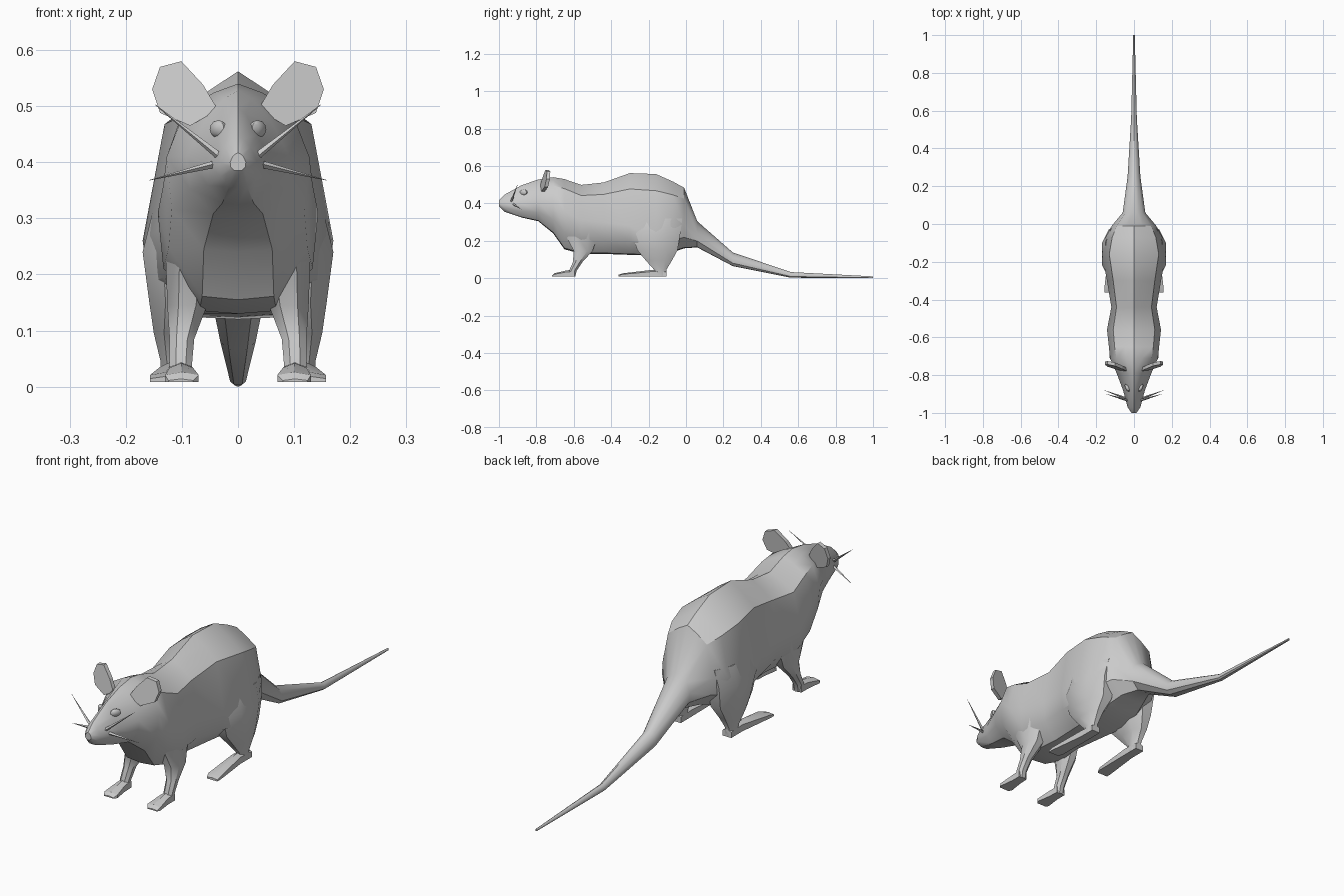
import bpy, bmesh, math
from mathutils import Vector

if "Cube" in bpy.data.objects:
    bpy.data.objects.remove(bpy.data.objects["Cube"])

fur = bpy.data.materials.new("light grey")
fur.diffuse_color = (0.6, 0.6, 0.6, 1)
fur.use_nodes = True
fur.node_tree.nodes["Principled BSDF"].inputs["Base Color"].default_value = fur.diffuse_color


def finish(name, bm, smooth=35):
    bmesh.ops.recalc_face_normals(bm, faces=bm.faces)
    mesh = bpy.data.meshes.new(name)
    bm.to_mesh(mesh)
    bm.free()
    mesh.materials.append(fur)
    ob = bpy.data.objects.new(name, mesh)
    bpy.context.collection.objects.link(ob)
    if smooth:
        bpy.ops.object.select_all(action='DESELECT')
        bpy.context.view_layer.objects.active = ob
        ob.select_set(True)
        bpy.ops.object.shade_smooth_by_angle(angle=math.radians(smooth))
    return ob


def loft(name, rings, smooth=35):
    """Skin a list of equal-length point rings and cap both ends."""
    bm = bmesh.new()
    vs = [[bm.verts.new(p) for p in r] for r in rings]
    n = len(vs[0])
    for a, b in zip(vs, vs[1:]):
        for i in range(n):
            j = (i + 1) % n
            bm.faces.new((a[i], a[j], b[j], b[i]))
    bm.faces.new(vs[0])
    bm.faces.new(vs[-1])
    return finish(name, bm, smooth)


def body_ring(y, zb, zt, w, zm, wide):
    """Closed section; wide is 0 for the pointed head, 1 for the full back."""
    up, lo = zt - zm, zm - zb
    half = [(0, zt),
            (w * (0.24 + 0.12 * wide), zm + up * 0.88),
            (w * (0.60 + 0.17 * wide), zm + up * (0.50 + 0.20 * wide)),
            (w, zm),
            (w * 0.93, zm - lo * 0.55),
            (w * 0.48, zm - lo * 0.97),
            (0, zb)]
    pts = half + [(-x, z) for x, z in half[-2:0:-1]]
    return [(x, y, z) for x, z in pts]


# Head, body and tail: y, bottom, top, half width, height of widest point, fullness
spine = [(-1.00, .385, .417, .014, .40, .5), (-.97, .355, .447, .034, .40, .4),
         (-.88, .325, .497, .058, .40, 0), (-.79, .305, .528, .092, .41, .2),
         (-.71, .240, .540, .127, .41, .8), (-.65, .155, .530, .133, .36, 1),
         (-.56, .130, .499, .143, .31, 1), (-.44, .130, .512, .120, .30, 1),
         (-.30, .125, .562, .143, .28, 1), (-.16, .120, .557, .170, .26, 1),
         (-.07, .140, .517, .150, .28, 1), (-.01, .160, .484, .118, .29, 1),
         (.06, .165, .305, .060, .24, .8), (.25, .065, .138, .034, .10, .5),
         (.56, .003, .033, .015, .017, .5), (1.0, .000, .010, .004, .005, .5)]
loft("body_and_tail", [body_ring(*s) for s in spine])


def leg_ring(x0, x1, y0, y1, z, dz=0):
    """Eight-sided level section; dz raises its front side."""
    c = 0.28
    cx, cy = x1 - x0, y1 - y0
    uv = [(c, 0), (1 - c, 0), (1, c), (1, 1 - c), (1 - c, 1), (c, 1), (0, 1 - c), (0, c)]
    return [(x0 + u * cx, y0 + v * cy, z + dz * (1 - v)) for u, v in uv]


def flip(p, s):
    return (p[0] * s, p[1], p[2])


def mirrored_loft(name, rings, smooth=35):
    for side, s in (("right", 1), ("left", -1)):
        loft(f"{name}_{side}", [[flip(p, s) for p in r] for r in rings], smooth)


# Front and hind legs
mirrored_loft("front_leg", [leg_ring(.035, .130, -.66, -.46, .26),
                            leg_ring(.055, .126, -.60, -.50, .145),
                            leg_ring(.078, .122, -.605, -.555, .085),
                            leg_ring(.082, .122, -.625, -.585, .04),
                            leg_ring(.082, .122, -.625, -.592, .008)])
mirrored_loft("hind_leg", [leg_ring(.04, .150, -.28, -.02, .32),
                           leg_ring(.04, .170, -.29, -.03, .24),
                           leg_ring(.055, .158, -.26, -.045, .15),
                           leg_ring(.085, .150, -.215, -.075, .095),
                           leg_ring(.098, .138, -.17, -.105, .045),
                           leg_ring(.098, .138, -.165, -.105, .008)])


def foot_ring(x0, x1, y, z1):
    return [(x0, y, .008), (x1, y, .008), (x1, y, z1 * .8), ((x0 + x1) / 2, y, z1), (x0, y, z1 * .8)]


# Flat paws
mirrored_loft("front_foot", [foot_ring(.082, .122, -.595, .045),
                             foot_ring(.080, .122, -.64, .042),
                             foot_ring(.070, .130, -.705, .026),
                             foot_ring(.080, .124, -.717, .014)], 25)
mirrored_loft("hind_foot", [foot_ring(.098, .138, -.105, .04),
                            foot_ring(.098, .138, -.18, .045),
                            foot_ring(.100, .157, -.34, .026),
                            foot_ring(.108, .157, -.362, .018)], 25)

# Ears: thin leaning plates
ear = [(.036, .494), (.062, .538), (.101, .58), (.139, .57), (.153, .53), (.139, .488), (.085, .465)]


def ear_y(x, z):
    return -.785 + .25 * (x - .036) + .15 * (z - .465)


mirrored_loft("ear", [[(x, ear_y(x, z) + d, z) for x, z in ear] for d in (0, .018)], 0)

# Eyes and whiskers on both sides
whiskers = [((.030, -.935, .408), (.148, -.90, .503)), ((.036, -.925, .398), (.158, -.88, .368))]
for side, s in (("right", 1), ("left", -1)):
    bm = bmesh.new()
    bmesh.ops.create_uvsphere(bm, u_segments=8, v_segments=6, radius=1)
    for v in bm.verts:
        v.co = Vector((v.co.x * .012 + .7 * v.co.y * .014, v.co.y * .021, v.co.z * .016))
        v.co += Vector((.035, -.868, .459))
        v.co.x *= s
    finish("eye_" + side, bm, 40)
    for k, (a, b) in enumerate(whiskers):
        a, b = Vector(flip(a, s)), Vector(flip(b, s))
        rot = (b - a).to_track_quat('Z', 'Y').to_matrix().to_4x4()
        rot.translation = (a + b) / 2
        bm = bmesh.new()
        bmesh.ops.create_cone(bm, cap_ends=True, segments=4, radius1=.007, radius2=.0004,
                              depth=(b - a).length, matrix=rot)
        finish(f"whisker_{side}_{k + 1}", bm, 0)
